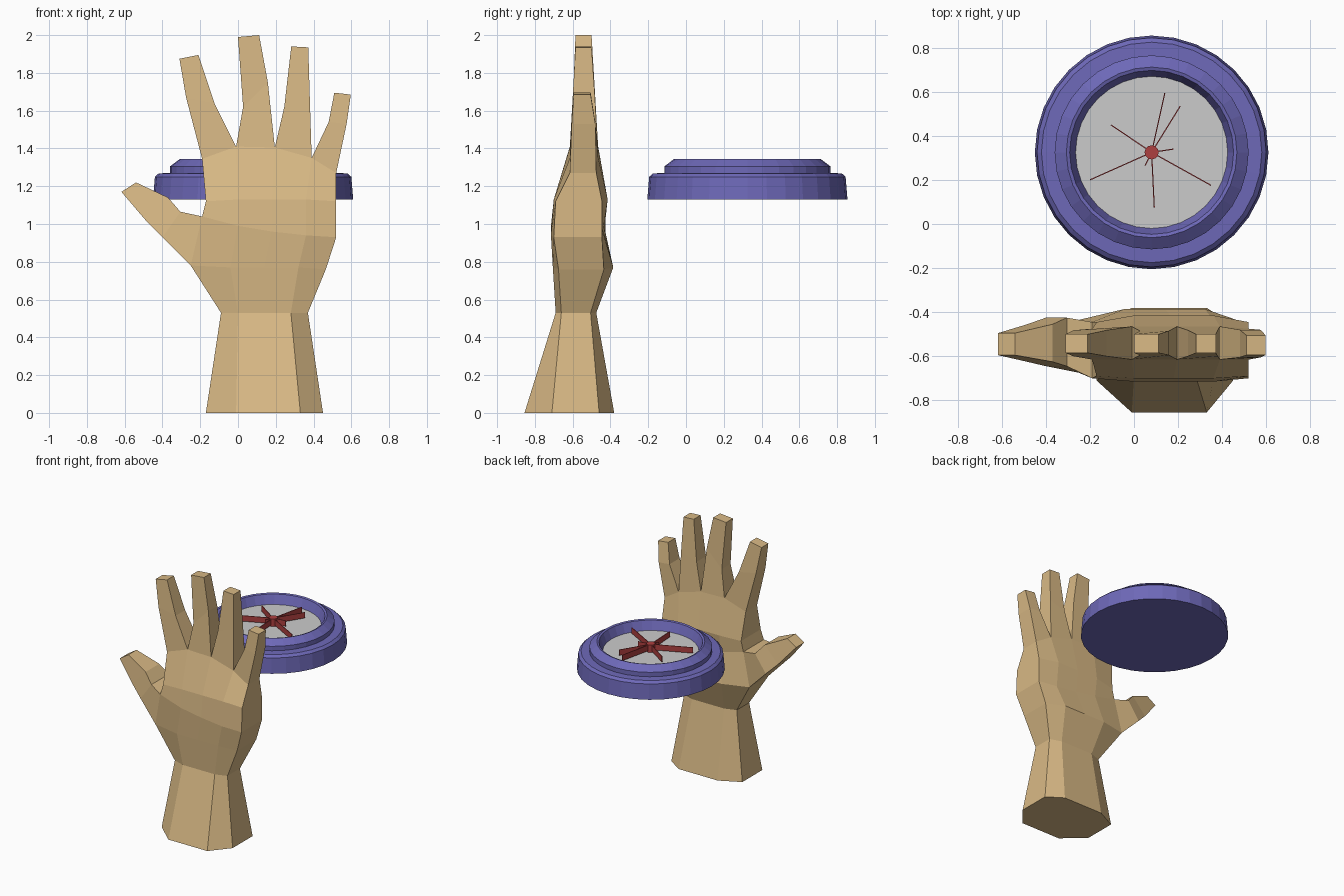
import bpy, bmesh, math
from mathutils import Matrix, Vector

if "Cube" in bpy.data.objects:
    bpy.data.objects.remove(bpy.data.objects["Cube"])


def material(name, rgb):
    m = bpy.data.materials.new(name)
    m.diffuse_color = (*rgb, 1)
    m.use_nodes = True
    m.node_tree.nodes["Principled BSDF"].inputs["Base Color"].default_value = m.diffuse_color
    return m


SKIN = material("tan", (0.69, 0.485, 0.235))
PURPLE = material("purple", (0.155, 0.14, 0.48))
GREY = material("light_grey", (0.6, 0.6, 0.6))
RED = material("red", (0.42, 0.05, 0.05))


def finish(bm, name, *mats):
    bmesh.ops.recalc_face_normals(bm, faces=bm.faces)
    me = bpy.data.meshes.new(name)
    bm.to_mesh(me)
    bm.free()
    for m in mats:
        me.materials.append(m)
    ob = bpy.data.objects.new(name, me)
    bpy.context.collection.objects.link(ob)
    return ob


def bridge(bm, a, b):
    for i in range(len(a)):
        j = (i + 1) % len(a)
        bm.faces.new((a[i], a[j], b[j], b[i]))


# ---- hand: five-column sections lofted from wrist to knuckles ----
# (column x, column z, front y, back y, front inset, back inset at the sides)
SECTIONS = [
    ((-.17, -.01, .16, .33, .45), (0, 0, 0, 0, 0), -.855, -.38, .145, .08),
    ((-.09, .0, .14, .28, .37), (.53,) * 5, -.69, -.475, .03, .03),
    ((-.25, -.04, .14, .32, .465), (.78, .77, .77, .77, .76), -.705, -.385, .03, .05),
    ((-.19, .0, .18, .36, .52), (1.04, .99, .96, .94, .93), -.715, -.435, .015, .01),
    ((-.17, .0, .18, .36, .52), (1.12, 1.13, 1.13, 1.13, 1.12), -.70, -.415, .01, .03),
    ((-.19, -.01, .195, .39, .52), (1.345, 1.41, 1.405, 1.35, 1.27), -.615, -.465, 0, .01),
]
bm = bmesh.new()
rings = []
for xs, zs, yf, yb, inf, inb in SECTIONS:
    front, back = [], []
    for c in range(5):
        side = c in (0, 4)
        front.append(bm.verts.new((xs[c], yf + inf * side, zs[c])))
        back.append(bm.verts.new((xs[c], yb - inb * side, zs[c])))
    rings.append(front + back[::-1])
bm.faces.new(rings[0])
for k in range(5):
    a, b = rings[k], rings[k + 1]
    for i in range(10):
        if k == 2 and i == 9:      # opening for the thumb
            continue
        j = (i + 1) % 10
        bm.faces.new((a[i], a[j], b[j], b[i]))


def digit(base, steps):
    """Loft a four-sided digit; each step is left xz, right xz, front y, back y."""
    for (lx, lz), (rx, rz), yf, yb in steps:
        new = [bm.verts.new(p) for p in
               ((lx, yf, lz), (rx, yf, rz), (rx, yb, rz), (lx, yb, lz))]
        bridge(bm, base, new)
        base = new
    bm.faces.new(base)


# four fingers grow from the gaps between knuckle columns
FINGERS = [
    [((-.275, 1.67), (-.125, 1.64), -.60, -.482), ((-.31, 1.875), (-.21, 1.895), -.585, -.5)],
    [((.027, 1.62), (.158, 1.75), -.595, -.485), ((.0, 1.99), (.112, 2.0), -.585, -.5)],
    [((.245, 1.62), (.38, 1.67), -.60, -.482), ((.282, 1.94), (.372, 1.935), -.585, -.5)],
    [((.48, 1.54), (.575, 1.53), -.605, -.48), ((.51, 1.695), (.597, 1.685), -.595, -.505)],
]
top = rings[5]
for i, steps in enumerate(FINGERS):
    digit([top[i], top[i + 1], top[8 - i], top[9 - i]], steps)

# thumb grows from the side opening
lo, hi = rings[2], rings[3]
digit([lo[0], hi[0], hi[9], lo[9]], [
    ((-.40, .93), (-.305, 1.065), -.645, -.425),
    ((-.485, 1.015), (-.37, 1.14), -.625, -.455),
    ((-.617, 1.17), (-.54, 1.22), -.595, -.495)])
finish(bm, "hand", SKIN)

# ---- round case: turned profile with a grey floor inside ----
CX, CY, SIDES = 0.08, 0.325, 32
PROFILE = [(.53, 1.13), (.52, 1.25), (.50, 1.268), (.44, 1.27), (.44, 1.305),
           (.387, 1.345), (.372, 1.34), (.345, 1.27)]
bm = bmesh.new()
prev = None
for r, z in PROFILE:
    ring = [bm.verts.new((CX + r * math.cos(t), CY + r * math.sin(t), z))
            for t in (2 * math.pi * i / SIDES for i in range(SIDES))]
    if prev:
        bridge(bm, prev, ring)
    else:
        bm.faces.new(ring)
    prev = ring
bm.faces.new(prev).material_index = 1
finish(bm, "round_case", PURPLE, GREY)

# ---- thin upright needles around a hub ----
bm = bmesh.new()
for dx, dy in [(.06, .27), (.13, .21), (.10, .015), (.27, -.15),
               (.012, -.25), (-.28, -.125), (-.185, .125), (-.03, -.06)]:
    mat = (Matrix.Translation((CX + dx / 2, CY + dy / 2, 1.302))
           @ Matrix.Rotation(math.atan2(dy, dx), 4, 'Z')
           @ Matrix.Diagonal((math.hypot(dx, dy), .005, .045, 1)))
    bmesh.ops.create_cube(bm, size=1, matrix=mat)
finish(bm, "needles", RED)

bm = bmesh.new()
bmesh.ops.create_cone(bm, cap_ends=True, segments=12, radius1=.032, radius2=.032,
                      depth=.06, matrix=Matrix.Translation(Vector((CX, CY, 1.3))))
finish(bm, "needle_hub", RED)
